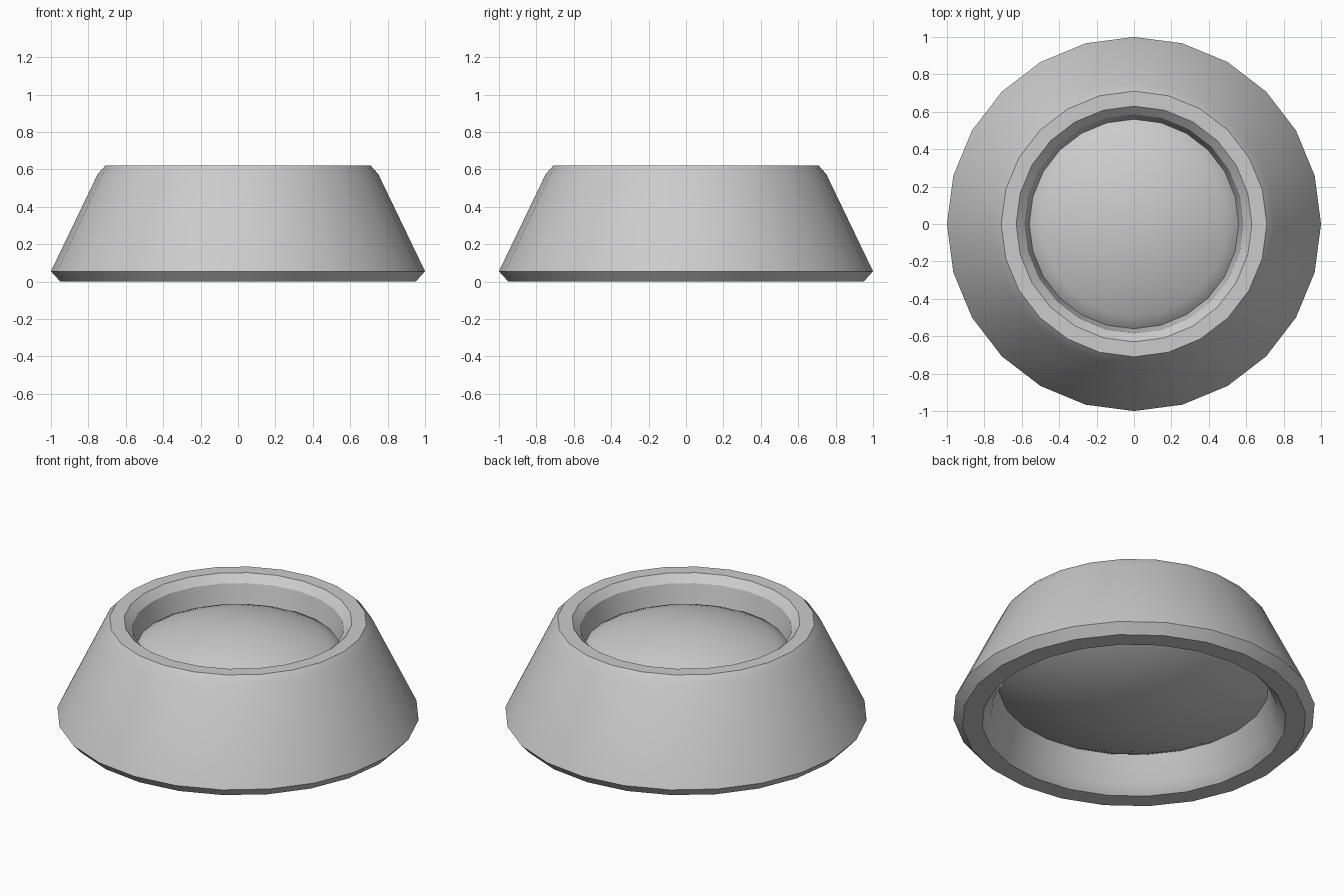
import bpy, bmesh, math

if "Cube" in bpy.data.objects:
    bpy.data.objects.remove(bpy.data.objects["Cube"])

SIDES = 24

grey = bpy.data.materials.new("plain_grey")
grey.diffuse_color = (0.6, 0.6, 0.6, 1)
grey.use_nodes = True
grey.node_tree.nodes["Principled BSDF"].inputs["Base Color"].default_value = grey.diffuse_color


def lathe(name, profile, closed, angle):
    """Spin an (r, z) profile around the z axis."""
    bm = bmesh.new()
    rings = []
    for r, z in profile:
        if r < 1e-5:
            rings.append([bm.verts.new((0, 0, z))] * SIDES)
        else:
            rings.append([bm.verts.new((r * math.cos(2 * math.pi * i / SIDES),
                                        r * math.sin(2 * math.pi * i / SIDES), z))
                          for i in range(SIDES)])
    pairs = list(zip(rings, rings[1:]))
    if closed:
        pairs.append((rings[-1], rings[0]))
    for a, b in pairs:
        for i in range(SIDES):
            j = (i + 1) % SIDES
            quad = list(dict.fromkeys((a[i], a[j], b[j], b[i])))
            bm.faces.new(quad)
    bmesh.ops.recalc_face_normals(bm, faces=bm.faces)
    mesh = bpy.data.meshes.new(name)
    bm.to_mesh(mesh)
    bm.free()
    mesh.materials.append(grey)
    obj = bpy.data.objects.new(name, mesh)
    bpy.context.collection.objects.link(obj)
    bpy.ops.object.select_all(action='DESELECT')
    obj.select_set(True)
    bpy.context.view_layer.objects.active = obj
    bpy.ops.object.shade_smooth_by_angle(angle=math.radians(angle))
    return obj


def cap(r, z, h, steps=8):
    """Spherical cap profile from apex to rim; negative h points down."""
    big = (r * r + h * h) / (2 * abs(h))
    top = math.asin(r / big)
    s = 1 if h > 0 else -1
    return [(big * math.sin(top * k / steps),
             z + h - s * big * (1 - math.cos(top * k / steps)))
            for k in range(steps + 1)]


# Tapered ring with chamfered rims, pinched on the inside
lathe("housing_ring", [(0.95, 0), (1, 0.055), (0.75, 0.575), (0.71, 0.62),
                       (0.63, 0.62), (0.585, 0.577), (0.56, 0.46),
                       (0.745, 0.21), (0.79, 0.055), (0.84, 0)], True, 30)

# Lens bulging both up and down inside the ring
lathe("lens", cap(0.56, 0.46, 0.145) + cap(0.745, 0.21, -0.195)[::-1], False, 40)
